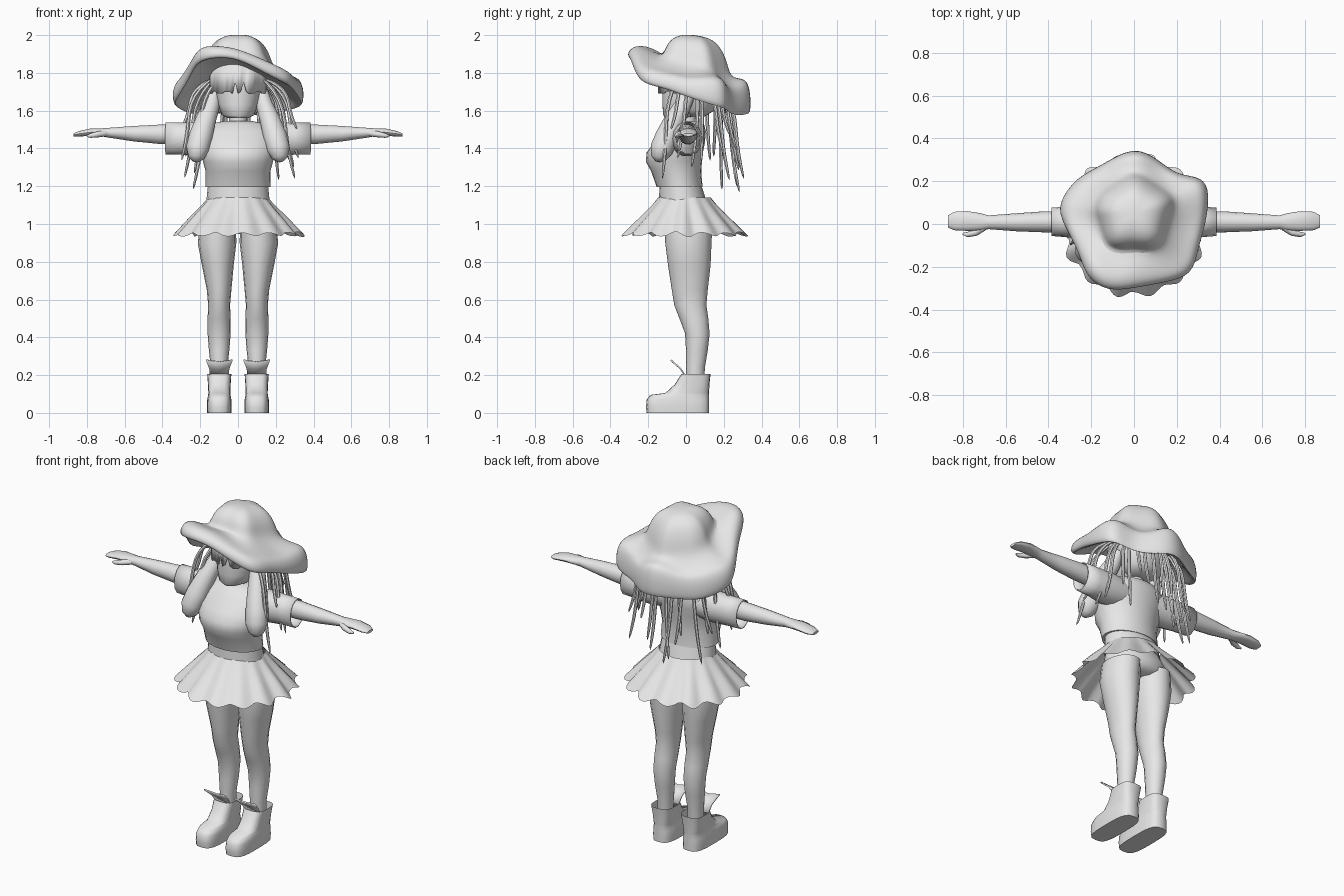
import bpy, math, random
from mathutils import Vector

if "Cube" in bpy.data.objects:
    bpy.data.objects.remove(bpy.data.objects["Cube"])

random.seed(7)
TAU = 2 * math.pi
grey = bpy.data.materials.new("light_grey")
grey.diffuse_color = (0.8, 0.8, 0.8, 1)
grey.use_nodes = True
grey.node_tree.nodes["Principled BSDF"].inputs["Base Color"].default_value = grey.diffuse_color


def finish(name, verts, faces, subsurf=0, angle=50, thick=0):
    mesh = bpy.data.meshes.new(name)
    mesh.from_pydata([tuple(v) for v in verts], [], faces)
    mesh.materials.append(grey)
    ob = bpy.data.objects.new(name, mesh)
    bpy.context.collection.objects.link(ob)
    if thick:
        m = ob.modifiers.new("thickness", 'SOLIDIFY')
        m.thickness, m.offset = thick, 0
    if subsurf:
        m = ob.modifiers.new("smooth", 'SUBSURF')
        m.levels = m.render_levels = subsurf
    bpy.ops.object.select_all(action='DESELECT')
    bpy.context.view_layer.objects.active = ob
    ob.select_set(True)
    bpy.ops.object.mode_set(mode='EDIT')
    bpy.ops.mesh.select_all(action='SELECT')
    bpy.ops.mesh.normals_make_consistent(inside=False)
    bpy.ops.object.mode_set(mode='OBJECT')
    bpy.ops.object.shade_smooth_by_angle(angle=math.radians(angle))
    return ob


def loft(name, rings, start=True, end=True, **kw):
    """Skin a list of equal-length closed rings."""
    n = len(rings[0])
    verts = [p for r in rings for p in r]
    faces = [(i * n + j, i * n + (j + 1) % n, (i + 1) * n + (j + 1) % n, (i + 1) * n + j)
             for i in range(len(rings) - 1) for j in range(n)]
    if start:
        faces.append(tuple(range(n))[::-1])
    if end:
        faces.append(tuple(range(len(verts) - n, len(verts))))
    return finish(name, verts, faces, **kw)


def z_ring(cx, z, rx, y0, y1, n=20, power=1.0):
    """Horizontal ellipse; a power below 1 squares it off."""
    def f(v):
        return math.copysign(abs(v) ** power, v)
    return [Vector((cx + rx * f(math.cos(TAU * j / n)),
                    (y0 + y1) / 2 + (y1 - y0) / 2 * f(math.sin(TAU * j / n)), z)) for j in range(n)]


def x_ring(x, cy, cz, ry, rz, n=14):
    return [Vector((x, cy + ry * math.cos(TAU * j / n), cz + rz * math.sin(TAU * j / n))) for j in range(n)]


def tube(name, pts, radii, n=6, **kw):
    pts, rings = [Vector(p) for p in pts], []
    for i, p in enumerate(pts):
        d = (pts[min(i + 1, len(pts) - 1)] - pts[max(i - 1, 0)]).normalized()
        u = d.cross(Vector((0.3, 1, 0))).normalized()
        v = d.cross(u)
        rings.append([p + radii[i] * (u * math.cos(TAU * j / n) + v * math.sin(TAU * j / n)) for j in range(n)])
    return loft(name, rings, **kw)


# Hat: the rim outline carries radius and droop, the crown sits on the same spokes
rim = [(0, .355, 1.57), (-.16, .27, 1.56), (-.26, .215, 1.56), (-.35, .09, 1.61), (-.33, 0, 1.66),
       (-.25, -.13, 1.78), (-.215, -.24, 1.85), (-.12, -.31, 1.875), (0, -.30, 1.87), (.14, -.265, 1.79),
       (.265, -.23, 1.73), (.295, -.12, 1.71), (.335, 0, 1.66), (.34, .14, 1.61), (.31, .215, 1.59),
       (.2, .225, 1.57), (.12, .295, 1.55)]
centre = Vector((0, .05, 0))


def spoke(x, y):
    a = math.atan2(y - centre.y, x)
    return a, math.cos(5 * (a - math.pi / 2))


def crown_ring(radius, z, tilt):
    out = []
    for x, y, _ in rim:
        a, lobe = spoke(x, y)
        r = radius * (1 + .10 * lobe)
        out.append(Vector((r * math.cos(a), centre.y + r * math.sin(a), z - tilt * r * math.sin(a))))
    return out


def brim_ring(base, t, lift):
    out = []
    for b, (x, y, z) in zip(base, rim):
        lobe = spoke(x, y)[1]
        p = b.lerp(Vector((x, y, z)), t)
        k = 1.02 + .025 * lobe * t
        out.append(Vector((p.x * k, p.y * k, z + (.105 + .15 * y) * lift * (1 + .15 * lobe))))
    return out


base = crown_ring(.185, 1.83, .3)
loft("hat", [crown_ring(.05, 2.0, .1), crown_ring(.125, 1.975, .15), crown_ring(.17, 1.90, .25), base,
             brim_ring(base, .55, 1.25), brim_ring(base, .88, 1.15), brim_ring(base, 1.03, .6),
             brim_ring(base, .97, -.05), brim_ring(base, .6, .45), crown_ring(.15, 1.77, .3)],
     subsurf=2, angle=80)

# Head, neck and hair cap
loft("head", [z_ring(0, z, rx, y0, y1) for z, rx, y0, y1 in
              [(1.56, .05, -.11, .03), (1.575, .085, -.12, .06), (1.63, .105, -.125, .11), (1.72, .125, -.125, .15),
               (1.80, .125, -.12, .16), (1.86, .09, -.08, .13)]])
loft("neck", [z_ring(0, z, .048, -.035, .055, 12) for z in (1.48, 1.62)])
loft("back_hair", [z_ring(0, z, rx, y0, y1) for z, rx, y0, y1 in
                   [(1.57, .07, .0, .10), (1.60, .115, -.02, .15), (1.70, .145, -.06, .19), (1.80, .145, -.09, .2),
                    (1.87, .10, -.06, .15)]])

# Fringe with stepped teeth
verts = []
for i in range(29):
    a = math.radians(190 + 160 * i / 28)
    low = 1.75 if i in (13, 16) else 1.69 + .012 * (i // 3 % 2)
    for z in (low, 1.85):
        verts.append((.15 * math.cos(a), .02 + .165 * math.sin(a), z))
finish("fringe", verts, [(2 * i, 2 * i + 2, 2 * i + 3, 2 * i + 1) for i in range(28)], thick=.008)

# Torso, crop top and hips
loft("crop_top", [z_ring(0, z, rx, y0, y1, 24) for z, rx, y0, y1 in
                  [(1.195, .172, -.155, .088), (1.28, .172, -.185, .08), (1.33, .185, -.213, .085),
                   (1.38, .197, -.208, .09), (1.43, .205, -.17, .10), (1.49, .20, -.115, .105),
                   (1.53, .15, -.075, .095), (1.545, .075, -.045, .07)]], angle=60)
loft("hips", [z_ring(0, z, rx, y0, y1) for z, rx, y0, y1 in
              [(.955, .12, -.07, .10), (.98, .185, -.11, .135), (1.03, .193, -.12, .14), (1.10, .165, -.125, .11),
               (1.22, .155, -.13, .07)]])
loft("waistband", [z_ring(0, z, rx, y0, y1) for z, rx, y0, y1 in
                   [(1.10, .17, -.145, .115), (1.195, .16, -.14, .085)]])

# Pleated skirt: each pleat has its own depth
depth = [random.uniform(.6, 1.25) for _ in range(14)]
rings = []
for z, r, ripple in [(1.14, .158, 0), (1.10, .19, .006), (1.03, .255, .014), (.945, .33, .021)]:
    ring = []
    for j in range(112):
        a, d = TAU * (j + 4) / 112, depth[j // 8]
        k = r + ripple * d * math.cos(TAU * j / 8 + math.pi)
        fit = .88 + .10 * (1.14 - z) / .195
        ring.append(Vector((k * math.cos(a), -.008 + k * fit * math.sin(a),
                            z + ripple * .6 * d * math.sin(TAU * j / 8 + .6))))
    rings.append(ring)
loft("skirt", rings, start=False, end=False, angle=60)

for side, s in (("left", 1), ("right", -1)):
    # Sleeve, arm and thumb
    loft(side + "_sleeve", [x_ring(s * x, cy, cz, ry, rz) for x, cy, cz, ry, rz in
                            [(.10, .0, 1.45, .08, .08), (.20, .005, 1.45, .082, .09), (.30, .01, 1.452, .07, .084),
                             (.385, .01, 1.453, .063, .083)]], end=False, thick=.006)
    loft(side + "_arm", [x_ring(s * x, cy, cz, ry, rz) for x, cy, cz, ry, rz in
                         [(.28, .01, 1.475, .05, .055), (.42, .01, 1.475, .049, .052), (.55, .008, 1.478, .042, .042),
                          (.68, .008, 1.483, .032, .027), (.72, .01, 1.485, .041, .022), (.78, .014, 1.486, .046, .02),
                          (.84, .014, 1.478, .043, .015), (.87, .012, 1.472, .028, .008)]])
    tube(side + "_thumb", [(s * .70, -.015, 1.48), (s * .74, -.04, 1.475), (s * .78, -.05, 1.468),
                           (s * .80, -.046, 1.465)], [.016, .016, .012, .005], n=8)
    # Hanging front bunch of hair
    tube(side + "_bunch", [(s * .125, .02, 1.70), (s * .14, -.015, 1.63), (s * .17, -.06, 1.55), (s * .198, -.10, 1.46),
                           (s * .215, -.13, 1.395), (s * .222, -.145, 1.35), (s * .224, -.15, 1.33)],
         [.035, .045, .055, .064, .062, .042, .014], n=12, angle=70)
    # Leg
    loft(side + "_leg", [z_ring(s * cx, z, rx, y0, y1, 16) for z, cx, rx, y0, y1 in
                         [(.12, .10, .042, .005, .095), (.24, .10, .044, .0, .10), (.33, .10, .054, .0, .115),
                          (.42, .10, .061, -.005, .125), (.50, .10, .061, -.035, .118), (.57, .10, .058, -.062, .108),
                          (.65, .10, .065, -.075, .115), (.78, .107, .084, -.095, .13), (.90, .111, .102, -.11, .135),
                          (1.0, .105, .095, -.11, .14)]])
    # Boot: foot and open shaft in one skin, with a flared flap at the front
    loft(side + "_boot", [z_ring(s * .099, z, rx, y0, y1, 20, power) for z, rx, y0, y1, power in
                          [(0, .064, -.208, .122, .6), (.03, .065, -.212, .122, .6), (.07, .064, -.208, .122, .6),
                           (.095, .059, -.19, .122, .65), (.105, .058, -.11, .122, .65), (.15, .06, -.06, .124, .65),
                           (.205, .064, -.025, .13, .6)]], end=False, angle=50)
    verts = [(s * .099 + w * k, y, z) for y, z, k in ((.0, .19, .05), (-.03, .235, .053), (-.08, .28, .07))
             for w in (-1, 0, 1)]
    verts[7] = (s * .099, -.07, .27)
    finish(side + "_boot_flap", verts, [(r + c, r + c + 1, r + c + 4, r + c + 3) for r in (0, 3) for c in (0, 1)],
           thick=.008)

# Thin locks of hair that arc out from under the hat and hang, longest at the back
for i in range(22):
    a = math.radians(-25 + 230 * i / 21 + random.uniform(-5, 5))
    back = max(0, math.sin(a))
    tip = random.uniform(1.32, 1.5) - back * random.uniform(.02, .2) - (.13 if i % 3 == 0 else 0)
    spread = random.uniform(.25, .33) - .06 * back
    swing = random.uniform(-.18, .18)
    path = []
    for t, k in ((0, .45), (.12, .68), (.3, .84), (.5, .88), (.75, .93), (1, 1.05)):
        b = a + swing * t * t
        path.append((spread * k * math.cos(b), .03 + spread * k * math.sin(b), 1.77 + (tip - 1.77) * t))
    tube("hair_lock", path, [.011, .012, .012, .012, .011, .008], n=6, subsurf=1)
